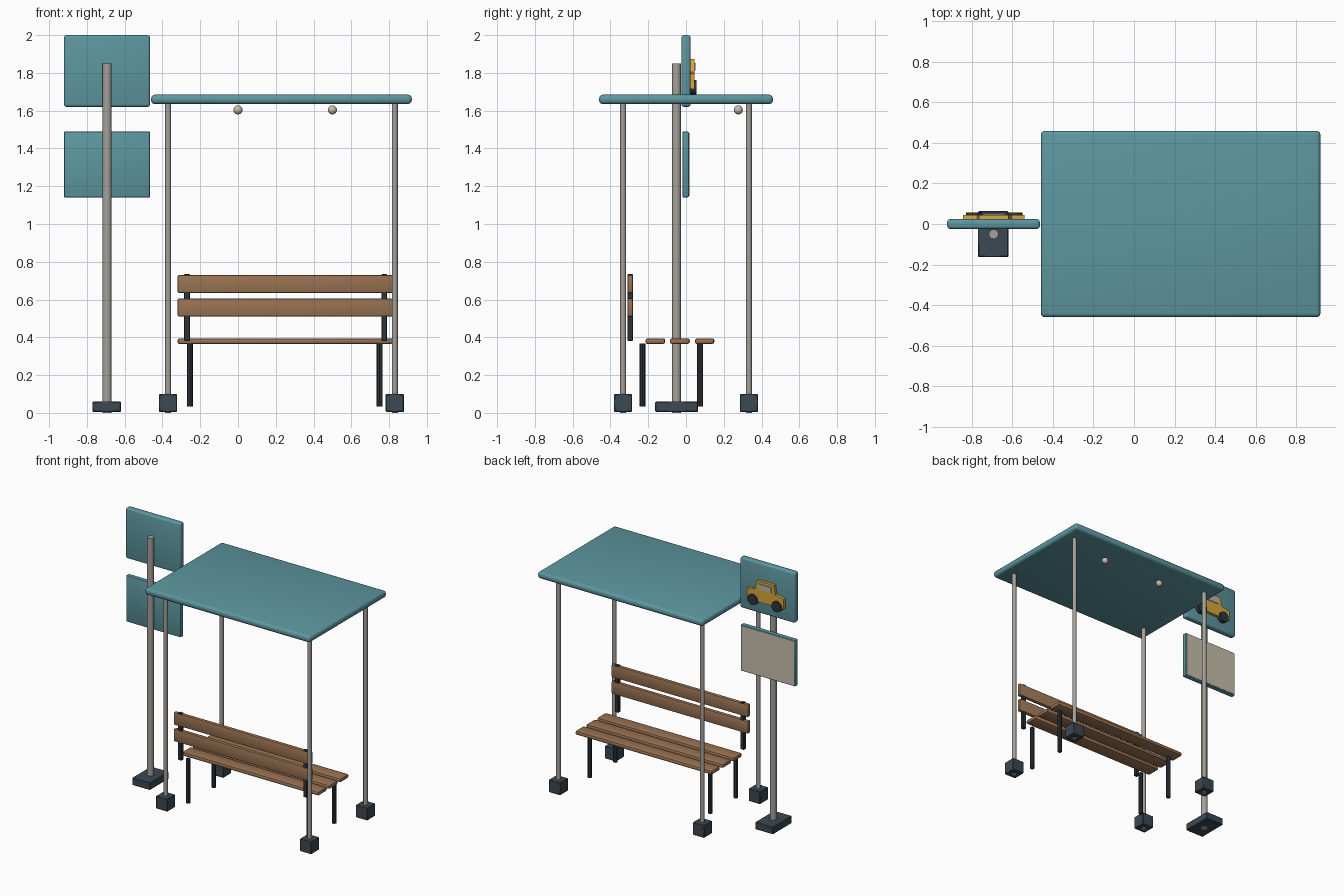
import bpy, bmesh, math
from mathutils import Matrix

if "Cube" in bpy.data.objects:
    bpy.data.objects.remove(bpy.data.objects["Cube"])


def material(name, rgb):
    m = bpy.data.materials.new(name)
    m.diffuse_color = (*rgb, 1)
    m.use_nodes = True
    m.node_tree.nodes["Principled BSDF"].inputs["Base Color"].default_value = m.diffuse_color
    return m


TEAL = material("teal panel", (0.11, 0.31, 0.35))
WOOD = material("brown wood", (0.32, 0.17, 0.085))
METAL = material("grey metal", (0.37, 0.355, 0.325))
SLATE = material("slate footing", (0.045, 0.065, 0.085))
DARK = material("dark steel", (0.026, 0.034, 0.042))
YELLOW = material("yellow paint", (0.68, 0.39, 0.045))
CREAM = material("cream board", (0.58, 0.52, 0.41))
GLASS = material("pale window", (0.48, 0.47, 0.45))


def finish(bm, name, mat, smooth=False):
    bmesh.ops.recalc_face_normals(bm, faces=bm.faces)
    me = bpy.data.meshes.new(name)
    bm.to_mesh(me)
    bm.free()
    me.materials.append(mat)
    ob = bpy.data.objects.new(name, me)
    bpy.context.collection.objects.link(ob)
    if smooth:
        bpy.ops.object.select_all(action='DESELECT')
        ob.select_set(True)
        bpy.context.view_layer.objects.active = ob
        bpy.ops.object.shade_smooth_by_angle(angle=math.radians(40))
    return ob


def box(name, mat, x, y, z, bevel=0.0, segments=2):
    """Box from (min, max) pairs, with optional rounded edges."""
    bm = bmesh.new()
    bmesh.ops.create_cube(bm, size=1)
    for v in bm.verts:
        v.co = [(a + b) / 2 + c * (b - a) for c, (a, b) in zip(v.co, (x, y, z))]
    if bevel:
        bmesh.ops.bevel(bm, geom=bm.edges[:], offset=bevel, segments=segments,
                        profile=0.5, affect='EDGES')
    return finish(bm, name, mat, bevel > 0)


def rod(name, mat, x, y, z0, z1, r, sides=12):
    """Upright cylinder."""
    bm = bmesh.new()
    bmesh.ops.create_cone(bm, cap_ends=True, segments=sides, radius1=r, radius2=r,
                          depth=z1 - z0,
                          matrix=Matrix.Translation((x, y, (z0 + z1) / 2)))
    return finish(bm, name, mat, True)


def disc(name, mat, x, z, y0, y1, r):
    """Cylinder lying along y."""
    bm = bmesh.new()
    mtx = Matrix.Translation((x, (y0 + y1) / 2, z)) @ Matrix.Rotation(math.pi / 2, 4, 'X')
    bmesh.ops.create_cone(bm, cap_ends=True, segments=16, radius1=r, radius2=r,
                          depth=y1 - y0, matrix=mtx)
    return finish(bm, name, mat, True)


def plate(name, mat, outline, y0, y1):
    """Outline of (x, z) points extruded along y."""
    bm = bmesh.new()
    face = bm.faces.new([bm.verts.new((px, y0, pz)) for px, pz in outline])
    ext = bmesh.ops.extrude_face_region(bm, geom=[face])
    for v in ext["geom"]:
        if isinstance(v, bmesh.types.BMVert):
            v.co.y = y1
    return finish(bm, name, mat)


# Shelter: roof, four posts in block footings, two ceiling lamps
box("roof", TEAL, (-0.46, 0.92), (-0.46, 0.46), (1.635, 1.685), 0.02, 3)
for px in (-0.37, 0.83):
    for py in (-0.333, 0.333):
        rod("roof_post", METAL, px, py, 0.0, 1.64, 0.016)
        box("post_footing", SLATE, (px - 0.048, px + 0.048),
            (py - 0.048, py + 0.048), (0.005, 0.1), 0.004, 1)
for px in (0.0, 0.5):
    bm = bmesh.new()
    bmesh.ops.create_uvsphere(bm, u_segments=12, v_segments=8, radius=0.024,
                              matrix=Matrix.Translation((px, 0.277, 1.604)))
    finish(bm, "ceiling_lamp", CREAM, True)

# Bench: three seat slats, two back slats, supports and legs
for y in ((-0.214, -0.11), (-0.085, 0.02), (0.048, 0.15)):
    box("seat_slat", WOOD, (-0.32, 0.82), y, (0.365, 0.395), 0.011)
for z in ((0.51, 0.605), (0.635, 0.73)):
    box("back_slat", WOOD, (-0.32, 0.82), (-0.31, -0.28), z, 0.008)
for px in (-0.27, 0.775):
    box("back_support", DARK, (px - 0.015, px + 0.015), (-0.309, -0.281),
        (0.38, 0.734), 0.003, 1)
for px in (-0.255, 0.75):
    for py in (-0.23, 0.075):
        rod("bench_leg", DARK, px, py, 0.035, 0.367, 0.016, 8)

# Sign pole with its footing and two panels
rod("sign_pole", METAL, -0.693, -0.05, 0.0, 1.85, 0.024, 16)
box("sign_footing", SLATE, (-0.77, -0.62), (-0.163, 0.063), (0.005, 0.06), 0.004, 1)
box("upper_sign", TEAL, (-0.922, -0.465), (-0.024, 0.024), (1.62, 2.0), 0.014, 3)
box("lower_sign", TEAL, (-0.922, -0.465), (-0.019, 0.016), (1.14, 1.49), 0.008)
box("notice_board", CREAM, (-0.913, -0.474), (0.012, 0.018), (1.149, 1.481))

# Vehicle pictogram on the rear of the upper sign
body = [(-0.845, 1.715), (-0.54, 1.715), (-0.54, 1.795), (-0.605, 1.805),
        (-0.62, 1.873), (-0.765, 1.873), (-0.775, 1.805), (-0.845, 1.79)]
plate("vehicle_body", YELLOW, body, 0.02, 0.045)
box("vehicle_window", GLASS, (-0.745, -0.638), (0.04, 0.05), (1.812, 1.853))
for px in (-0.79, -0.59):
    disc("vehicle_wheel", DARK, px, 1.723, 0.02, 0.056, 0.04)
